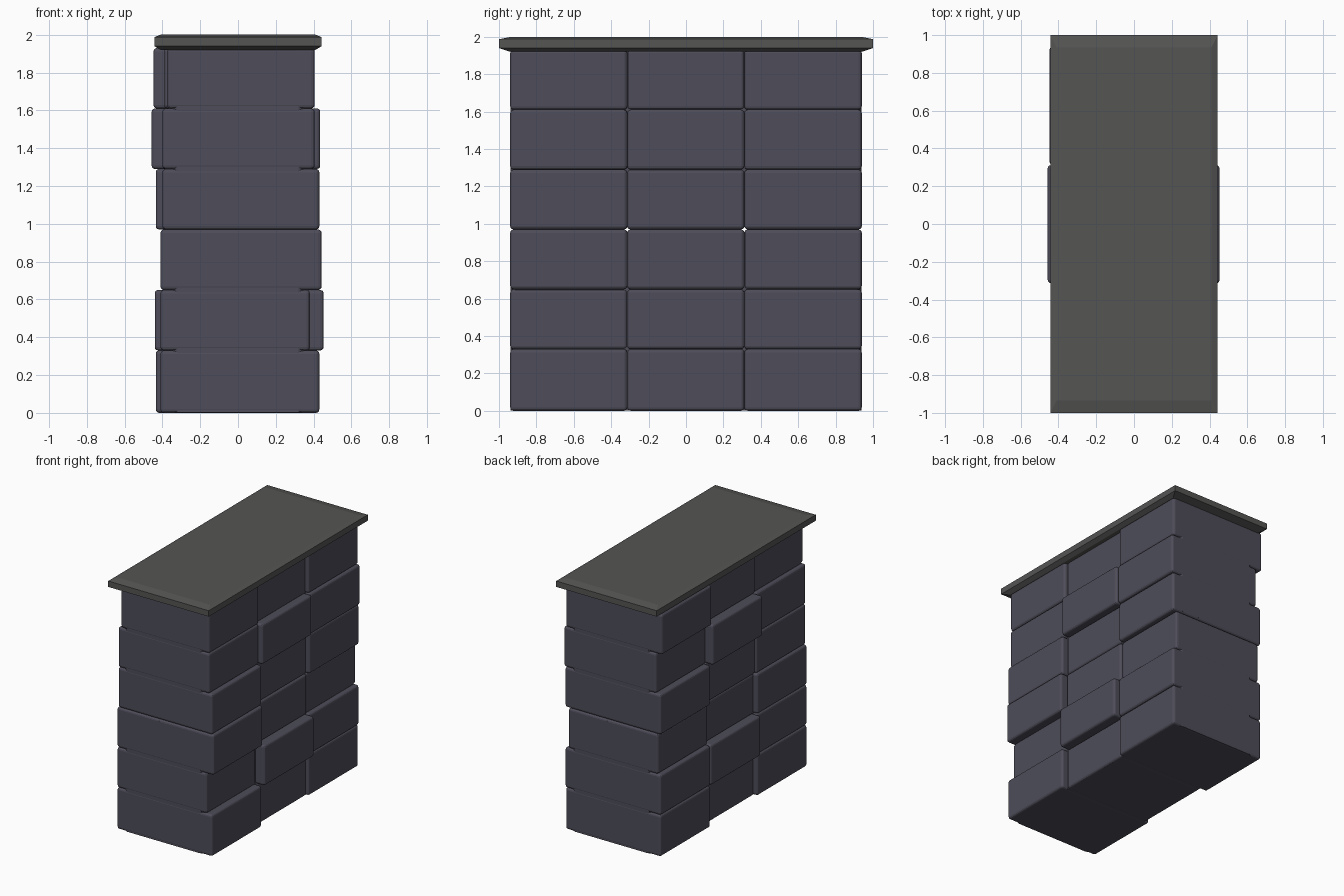
import bpy, bmesh

if "Cube" in bpy.data.objects:
    bpy.data.objects.remove(bpy.data.objects["Cube"])

def material(name, rgb):
    m = bpy.data.materials.new(name)
    m.diffuse_color = (*rgb, 1)
    m.use_nodes = True
    m.node_tree.nodes["Principled BSDF"].inputs["Base Color"].default_value = m.diffuse_color
    return m

stone = material("slate stone", (0.075, 0.073, 0.100))
cap_grey = material("cap grey", (0.090, 0.090, 0.088))

def finish(bm, name, mat):
    bmesh.ops.recalc_face_normals(bm, faces=bm.faces)
    me = bpy.data.meshes.new(name)
    bm.to_mesh(me)
    bm.free()
    ob = bpy.data.objects.new(name, me)
    bpy.context.collection.objects.link(ob)
    me.materials.append(mat)
    return ob

def loft(name, rings, mat):
    bm = bmesh.new()
    loops = [[bm.verts.new(p) for p in r] for r in rings]
    n = len(loops[0])
    for a, b in zip(loops, loops[1:]):
        for i in range(n):
            bm.faces.new((a[i], a[(i + 1) % n], b[(i + 1) % n], b[i]))
    bm.faces.new(loops[0])
    bm.faces.new(loops[-1])
    return finish(bm, name, mat)

# Stone blocks: (left x, right x) for the front, middle and back column, bottom row first
levels = [0.0, 0.33, 0.65, 0.97, 1.29, 1.61, 1.93]
columns = [-0.94, -0.314, 0.312, 0.94]
widths = [
    [(-0.41, 0.43), (-0.38, 0.385), (-0.435, 0.405)],
    [(-0.41, 0.38), (-0.44, 0.453), (-0.435, 0.41)],
    [(-0.41, 0.442), (-0.38, 0.39), (-0.41, 0.38)],
    [(-0.40, 0.43), (-0.39, 0.385), (-0.435, 0.41)],
    [(-0.40, 0.405), (-0.457, 0.435), (-0.395, 0.42)],
    [(-0.375, 0.405), (-0.39, 0.38), (-0.447, 0.405)],
]
for r, row in enumerate(widths):
    for c, (x0, x1) in enumerate(row):
        y0, y1, z0, z1 = columns[c], columns[c + 1], levels[r], levels[r + 1]
        rings = [[(x0, y0, z), (x1, y0, z), (x1, y1, z), (x0, y1, z)] for z in (z0, z1)]
        ob = loft(f"stone_block_{r}_{c}", rings, stone)
        bev = ob.modifiers.new("rounded edges", 'BEVEL')
        bev.width = 0.018
        bev.segments = 3

# Core slabs: fill the joints across the ends, leaving tapered notches at the corners
for name, z0, z1 in (("lower_core", 0.001, 0.956), ("upper_core", 0.984, 1.93)):
    outline = [(-0.32, -0.939), (0.32, -0.939), (0.372, -0.915), (0.372, 0.915),
               (0.32, 0.939), (-0.32, 0.939), (-0.368, 0.915), (-0.368, -0.915)]
    loft(name, [[(x, y, z) for x, y in outline] for z in (z0, z1)], stone)

# Cap slab with a chamfered rim
rim = [(0.41, 0.94, 1.92), (0.4425, 1.0, 1.94), (0.4425, 1.0, 1.987), (0.41, 0.935, 2.0)]
loft("cap_slab", [[(-x, -y, z), (x, -y, z), (x, y, z), (-x, y, z)] for x, y, z in rim], cap_grey)
